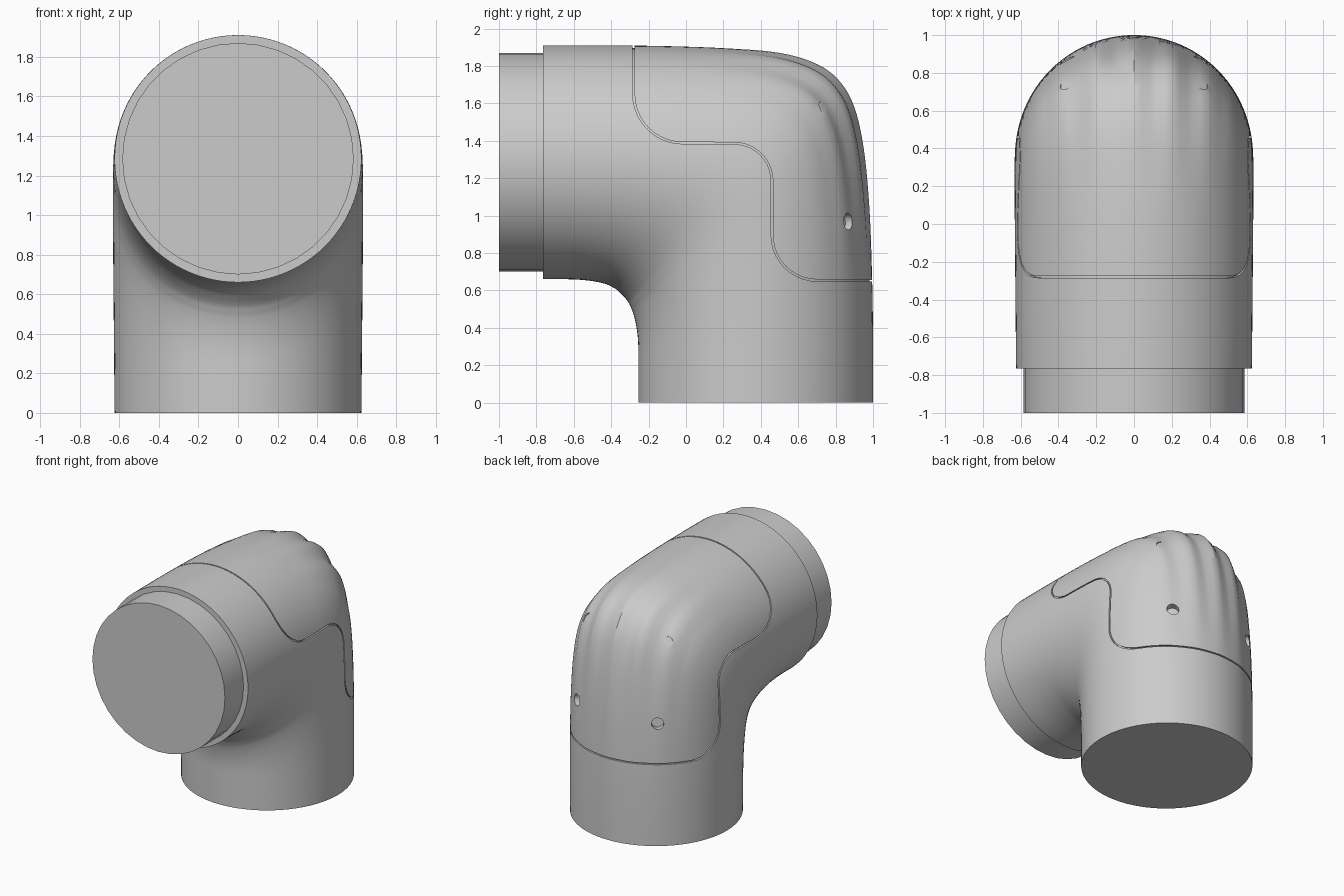
import bpy, bmesh, math
from mathutils import Vector, Matrix

if "Cube" in bpy.data.objects:
    bpy.data.objects.remove(bpy.data.objects["Cube"])

# Bend profile: (outer y, outer z, inner y, inner z) per section
SECTIONS = [(-.765, 1.91, -.765, .66), (-.5, 1.91, -.58, .658), (-.15, 1.907, -.45, .64),
            (.2, 1.895, -.38, .61), (.5, 1.87, -.34, .575), (.7, 1.81, -.31, .54),
            (.82, 1.72, -.295, .51), (.9, 1.58, -.283, .48), (.95, 1.36, -.27, .43),
            (.98, 1.05, -.26, .37), (.994, .7, -.255, .3), (1, .35, -.255, .2), (1, 0, -.255, 0)]
SIDES, SUB = 96, 5


def make_object(name, bm):
    bmesh.ops.recalc_face_normals(bm, faces=bm.faces)
    mesh = bpy.data.meshes.new(name)
    bm.to_mesh(mesh)
    bm.free()
    obj = bpy.data.objects.new(name, mesh)
    bpy.context.collection.objects.link(obj)
    return obj


def catmull(a, b, c, d, t):
    return .5 * (2 * b + (c - a) * t + (2 * a - 5 * b + 4 * c - d) * t * t
                 + (3 * b - a - 3 * c + d) * t ** 3)


def section_at(u):
    n = len(SECTIONS) - 1
    i = min(int(u), n - 1)
    rows = [SECTIONS[min(max(k, 0), n)] for k in range(i - 1, i + 3)]
    return [catmull(*q, u - i) for q in zip(*rows)]


def elbow(name, inset):
    """Loft ellipses around the bend, with grip ribs over its outside."""
    bm = bmesh.new()
    rings = []
    count = (len(SECTIONS) - 1) * SUB
    for k in range(count + 1):
        u = k / SUB
        oy, oz, iy, iz = section_at(u)
        outer, inner = Vector((0, oy, oz)), Vector((0, iy, iz))
        mid, half = (outer + inner) / 2, (outer - inner) / 2
        axis = half.normalized()
        bulge = math.sin(math.pi * u / (len(SECTIONS) - 1))
        rx = .624 + .009 * bulge - inset
        w = min(max((u - 2.5) / 8, 0), 1)
        along = math.sin(math.pi * w) ** 1.5 if 0 < w < 1 else 0
        ring = []
        for j in range(SIDES):
            a = math.tau * j / SIDES
            x = rx * math.sin(a)
            p = mid + axis * (half.length - inset) * math.cos(a) + Vector((x, 0, 0))
            if math.cos(a) > 0 and abs(x) < .5:
                p -= axis * .032 * along * math.sin(math.pi * x / .2) ** 2 * min(1, (.5 - abs(x)) / .1)
            ring.append(bm.verts.new(p))
        rings.append(ring)
    for r, s in zip(rings, rings[1:]):
        for j in range(SIDES):
            m = (j + 1) % SIDES
            bm.faces.new((r[j], r[m], s[m], s[j]))
    bm.faces.new(rings[0])
    bm.faces.new(rings[-1])
    return make_object(name, bm)


def seam_path():
    pts = [Vector(p) for p in ((-.28, 2.1), (-.28, 1.39), (.46, 1.385), (.46, .655), (1.2, .65))]
    path = [pts[0]]
    for i, r in ((1, .26), (2, .2), (3, .24)):
        p = pts[i]
        u, v = (pts[i - 1] - p).normalized(), (pts[i + 1] - p).normalized()
        c = p + r * (u + v)
        for s in range(11):
            t = math.pi / 2 * s / 10
            path.append(c - r * (v * math.cos(t) + u * math.sin(t)))
    return path + [pts[-1]]


def seam_strip(width=.01):
    """Thin wall along the side-view seam, running through the full width."""
    bm = bmesh.new()
    path = seam_path()
    rows = []
    for i, p in enumerate(path):
        d = (path[min(i + 1, len(path) - 1)] - path[max(i - 1, 0)]).normalized()
        n = Vector((-d.y, d.x)) * width / 2
        rows.append([bm.verts.new((x, q.x, q.y))
                     for x, q in ((-.8, p + n), (.8, p + n), (.8, p - n), (-.8, p - n))])
    for r, s in zip(rows, rows[1:]):
        for j in range(4):
            m = (j + 1) % 4
            bm.faces.new((r[j], r[m], s[m], s[j]))
    bm.faces.new(rows[0])
    bm.faces.new(rows[-1])
    return make_object("seam_cutter", bm)


def screw_holes():
    bm = bmesh.new()
    for side in (-1, 1):
        for pos, nrm in (((.368, .882, .97), (.59, .8, .08)), ((.39, .785, 1.61), (.56, .6, .57))):
            pos = Vector((pos[0] * side, *pos[1:]))
            nrm = Vector((nrm[0] * side, *nrm[1:]))
            mat = Matrix.Translation(pos) @ nrm.to_track_quat('Z', 'Y').to_matrix().to_4x4()
            bmesh.ops.create_cone(bm, cap_ends=True, segments=20, radius1=.045,
                                  radius2=.045, depth=.14, matrix=mat)
    return make_object("hole_cutter", bm)


def cut(target, cutter):
    mod = target.modifiers.new("cut", 'BOOLEAN')
    mod.operation, mod.solver, mod.object = 'DIFFERENCE', 'EXACT', cutter
    bpy.context.view_layer.objects.active = target
    bpy.ops.object.modifier_apply(modifier=mod.name)
    bpy.data.objects.remove(cutter)


# Elbow housing with a shallow cap seam and four screw holes
housing = elbow("elbow_housing", 0)
strip = seam_strip()
cut(strip, elbow("core", .014))
cut(housing, strip)
cut(housing, screw_holes())

# Narrower neck at the open end
bm = bmesh.new()
bmesh.ops.create_cone(bm, cap_ends=True, segments=36, radius1=.585, radius2=.585, depth=.28,
                      matrix=Matrix.Translation((0, -.86, 1.285)) @ Matrix.Rotation(math.pi / 2, 4, 'X'))
neck = make_object("neck", bm)

for obj in (housing, neck):
    bpy.ops.object.select_all(action='DESELECT')
    obj.select_set(True)
    bpy.context.view_layer.objects.active = obj
    bpy.ops.object.shade_smooth_by_angle(angle=math.radians(30))
